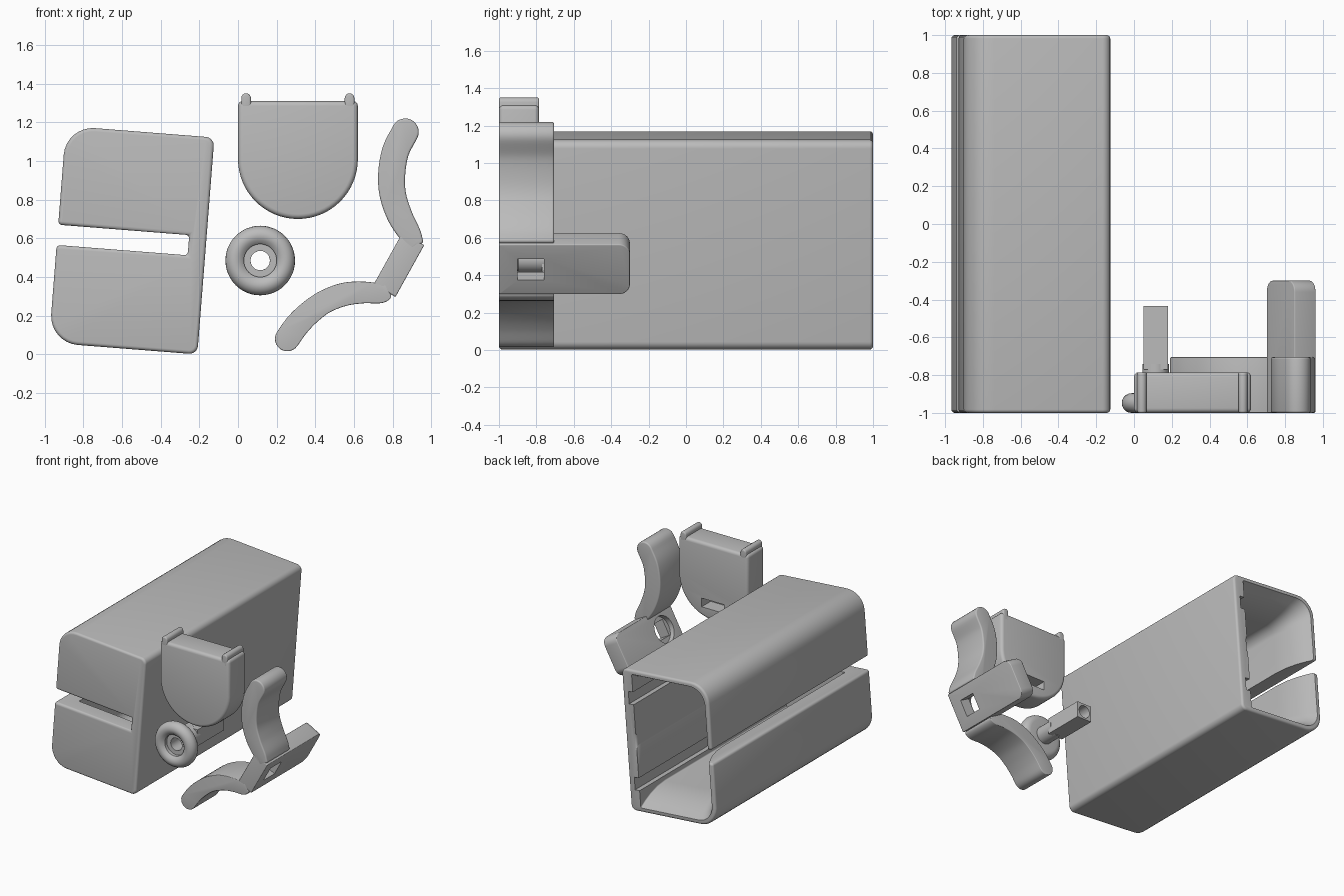
import bpy, bmesh, math
from mathutils import Vector

if "Cube" in bpy.data.objects:
    bpy.data.objects.remove(bpy.data.objects["Cube"])

grey = bpy.data.materials.new("plain grey")
grey.diffuse_color = (0.5, 0.5, 0.5, 1)
grey.use_nodes = True
grey.node_tree.nodes["Principled BSDF"].inputs["Base Color"].default_value = grey.diffuse_color

X, Y, Z = Vector((1, 0, 0)), Vector((0, 1, 0)), Vector((0, 0, 1))
O = Vector((0, 0, 0))


def make(name, bm):
    bmesh.ops.recalc_face_normals(bm, faces=bm.faces)
    me = bpy.data.meshes.new(name)
    bm.to_mesh(me)
    bm.free()
    me.materials.append(grey)
    ob = bpy.data.objects.new(name, me)
    bpy.context.collection.objects.link(ob)
    return ob


def loft(name, rings, closed=False):
    """Skin rings of points; cap both ends, or join last to first."""
    bm = bmesh.new()
    vs = [[bm.verts.new(p) for p in ring] for ring in rings]
    n = len(vs[0])
    pairs = list(zip(vs, vs[1:])) + ([(vs[-1], vs[0])] if closed else [])
    for a, b in pairs:
        for i in range(n):
            bm.faces.new((a[i], a[(i + 1) % n], b[(i + 1) % n], b[i]))
    if not closed:
        bm.faces.new(vs[0])
        bm.faces.new(vs[-1])
    return make(name, bm)


def prism(name, pts, d0, d1, o=O, A=X, B=Z, D=Y):
    return loft(name, [[o + A * a + B * b + D * d for a, b in pts] for d in (d0, d1)])


def finish(ob, bevel=0, cutters=()):
    """Round the edges, subtract cutters, then shade."""
    if bevel:
        m = ob.modifiers.new("round", 'BEVEL')
        m.width, m.segments, m.angle_limit = bevel, 4, math.radians(40)
    for c in cutters:
        m = ob.modifiers.new("cut", 'BOOLEAN')
        m.object, m.operation, m.solver = c, 'DIFFERENCE', 'EXACT'
    dg = bpy.context.evaluated_depsgraph_get()
    dg.update()
    me = bpy.data.meshes.new_from_object(ob.evaluated_get(dg))
    ob.modifiers.clear()
    ob.data = me
    for c in cutters:
        bpy.data.objects.remove(c)
    bpy.ops.object.select_all(action='DESELECT')
    ob.select_set(True)
    bpy.context.view_layer.objects.active = ob
    bpy.ops.object.shade_smooth_by_angle(angle=math.radians(35))
    return ob


def arc(cx, cy, r, a0, a1, n=8):
    return [(cx + r * math.cos(math.radians(a0 + (a1 - a0) * i / n)),
             cy + r * math.sin(math.radians(a0 + (a1 - a0) * i / n))) for i in range(n + 1)]


def rounded(a0, b0, a1, b1, rl, rr):
    return (arc(a0 + rl, b0 + rl, rl, 180, 270) + arc(a1 - rr, b0 + rr, rr, 270, 360)
            + arc(a1 - rr, b1 - rr, rr, 0, 90) + arc(a0 + rl, b1 - rl, rl, 90, 180))


def box(a0, b0, a1, b1):
    return [(a0, b0), (a1, b0), (a1, b1), (a0, b1)]


# Tilted housing: rounded outline with a slot open to the left
t = math.radians(4.5)
U, V = Vector((math.cos(t), 0, -math.sin(t))), Vector((math.sin(t), 0, math.cos(t)))
corner = Vector((-0.978, 0, 0.06))
W, H, S0, S1, SU = 0.77, 1.125, 0.507, 0.612, 0.68
outline = rounded(0, 0, W, H, 0.15, 0.045)
outline += arc(0.02, S1 + 0.02, 0.02, 180, 270, 4) + [(SU, S1), (SU, S0)] + arc(0.02, S0 - 0.02, 0.02, 90, 180, 4)
housing = prism("housing", outline, -1, 1, corner, U, V)
# Cavity that flares out toward the open back
rings = []
for y, inset, r in ((-0.87, .13, .08), (.68, .13, .08), (.78, .12, .09), (.87, .095, .1),
                    (.94, .065, .12), (.985, .04, .13), (1.02, .025, .13)):
    rings.append([corner + U * a + V * b + Y * y
                  for a, b in rounded(inset, inset, SU, H - inset, r, 0.01)])
cavity = loft("cavity_cutter", rings)
# Long grooves either side of the raised inner panel
grooves = [prism("groove_cutter", box(0.6, b, 0.72, b + 0.1), -0.87, 1.02, corner, U, V)
           for b in (0.17, 0.85)]
finish(housing, 0.018, [cavity] + grooves)

# Shield-shaped cover with a socket in its back
shield = prism("shield_cover", [(0.62, 1.31), (0.0, 1.31)] + arc(0.31, 1.01, 0.31, 180, 360, 32), -1, -0.785)
socket = prism("socket_cutter", box(0.21, 0.79, 0.41, 0.86), -0.9, -0.7)
finish(shield, 0.025, [socket])
for side, x in (("left", 0.042), ("right", 0.577)):
    peg = prism(side + "_peg", arc(x, 1.325, 0.025, 0, 180) + [(x - 0.025, 1.25), (x + 0.025, 1.25)], -1, -0.785)
    finish(peg, 0.01)

# Round knob with hollow stem
cx, cz = 0.115, 0.485
profile = ([(0.05, -0.74), (0.05, -0.95), (0.085, -0.95), (0.085, -0.975), (0.105, -0.995)]
           + arc(0.128, -0.948, 0.052, -90, 90, 10) + [(0.07, -0.896), (0.07, -0.74)])
rings = []
for i in range(48):
    a = 2 * math.pi * i / 48
    rings.append([Vector((cx + r * math.cos(a), y, cz + r * math.sin(a))) for r, y in profile])
finish(loft("knob", rings, closed=True))
# Square shaft, bored through
shaft = prism("knob_shaft", box(cx - .065, cz - .065, cx + .065, cz + .065), -0.77, -0.435)
bore = prism("bore_cutter", arc(cx, cz, 0.05, 0, 345, 23), -0.8, -0.4)
finish(shaft, 0, [bore])


# Curved handle arms: centre points with half width, rounded tip first
def arm(name, path):
    P = [Vector(p) for p in path]
    P = [2 * P[0] - P[1]] + P + [2 * P[-1] - P[-2]]
    c = []
    for i in range(1, len(P) - 2):
        p0, p1, p2, p3 = P[i - 1:i + 3]
        for k in range(6):
            s = k / 6
            c.append(0.5 * (2 * p1 + (p2 - p0) * s + (2 * p0 - 5 * p1 + 4 * p2 - p3) * s * s
                            + (3 * p1 - p0 - 3 * p2 + p3) * s ** 3))
    c.append(P[-2])
    left, right = [], []
    for i, p in enumerate(c):
        d = c[min(i + 1, len(c) - 1)] - c[max(i - 1, 0)]
        ang = math.atan2(d.y, d.x)
        nx, ny = -math.sin(ang) * p.z, math.cos(ang) * p.z
        left.append((p.x + nx, p.y + ny))
        right.append((p.x - nx, p.y - ny))
    d = c[1] - c[0]
    a = math.degrees(math.atan2(d.y, d.x))
    tip = arc(c[0].x, c[0].y, c[0].z, a + 270, a + 90, 12)[1:-1]
    finish(prism(name, left[::-1] + tip[::-1] + right, -1, -0.705), 0.025)


arm("upper_arm", [(.865, 1.15, .07), (.815, 1.05, .07), (.795, .93, .07), (.802, .82, .068),
                  (.84, .71, .065), (.895, .615, .055), (.93, .56, .035)])
arm("lower_arm", [(.255, .08, .064), (.305, .15, .064), (.37, .215, .062), (.45, .272, .06),
                  (.55, .31, .06), (.65, .32, .056), (.74, .315, .05), (.78, .33, .035)])

# Slanted mounting bar with a square hole and a round recess
L = Vector((0.485, 0, 0.874)).normalized()
N = Vector((L.z, 0, -L.x))
mid = Vector((0.832, 0, 0.462))
bar = prism("mounting_bar", rounded(-1, -0.153, -0.3, 0.153, 0.01, 0.06), -0.065, 0.065, mid, Y, L, N)
hole = prism("hole_cutter", box(-0.9, -0.065, -0.76, 0.065), -0.2, 0.2, mid, Y, L, N)
recess = prism("recess_cutter", arc(-0.83, 0, 0.105, 0, 350, 35), -0.2, -0.025, mid, Y, L, N)
finish(bar, 0.006, [hole, recess])
